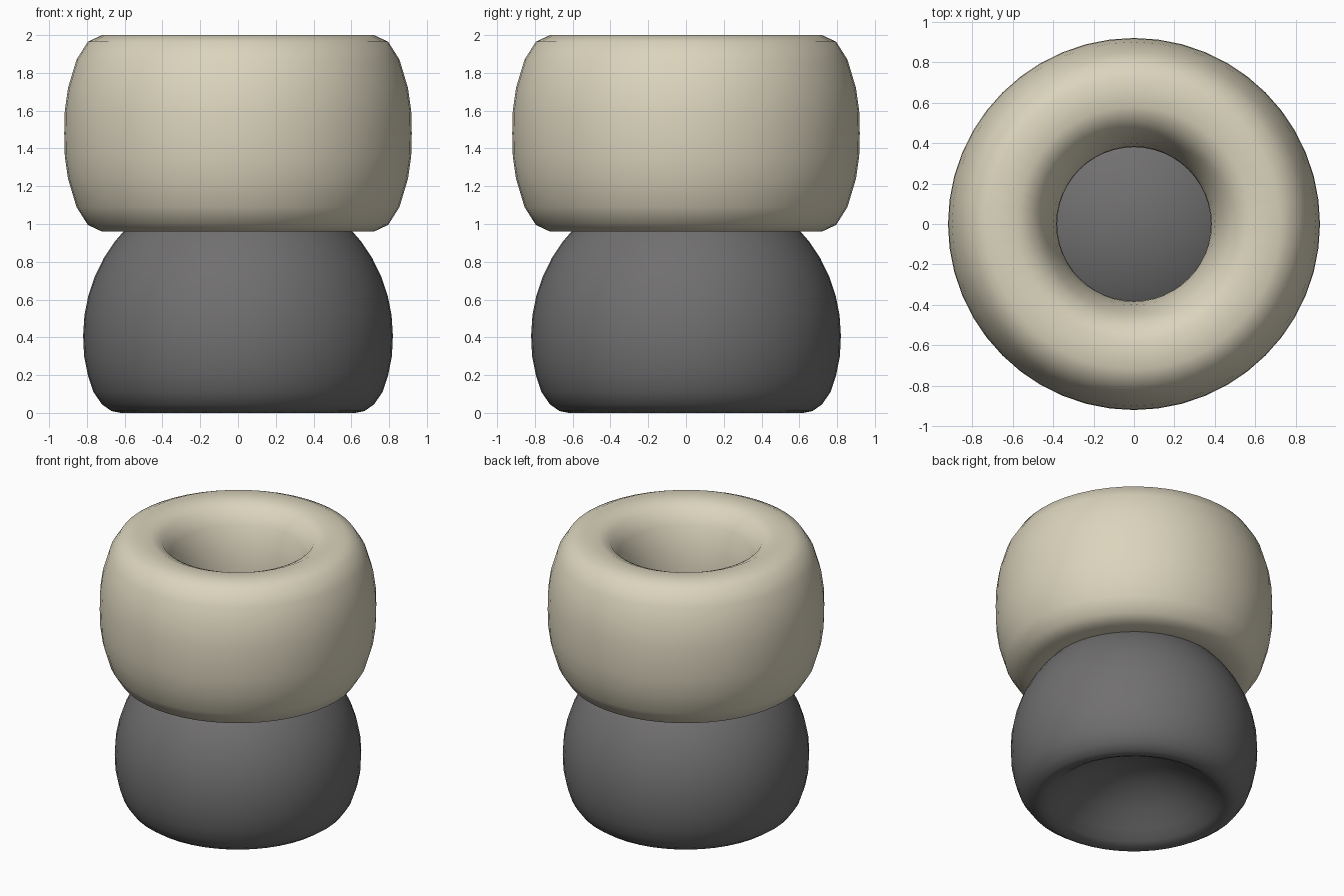
import bpy, bmesh, math

if "Cube" in bpy.data.objects:
    bpy.data.objects.remove(bpy.data.objects["Cube"])


def material(name, rgb):
    m = bpy.data.materials.new(name)
    m.diffuse_color = (*rgb, 1)
    m.use_nodes = True
    m.node_tree.nodes["Principled BSDF"].inputs["Base Color"].default_value = m.diffuse_color
    return m


def lathe(name, profile, mat, closed=False, steps=48):
    """Spin a (radius, z) profile around z."""
    bm = bmesh.new()
    rings = []
    for r, z in profile:
        if r < 1e-5:
            rings.append([bm.verts.new((0, 0, z))] * steps)
        else:
            rings.append([bm.verts.new((r * math.cos(2 * math.pi * i / steps),
                                        r * math.sin(2 * math.pi * i / steps), z))
                          for i in range(steps)])
    pairs = list(zip(rings, rings[1:]))
    if closed:
        pairs.append((rings[-1], rings[0]))
    for a, b in pairs:
        for i in range(steps):
            j = (i + 1) % steps
            quad = list(dict.fromkeys((a[i], a[j], b[j], b[i])))
            bm.faces.new(quad)
    bmesh.ops.recalc_face_normals(bm, faces=bm.faces)
    for f in bm.faces:
        f.smooth = True
    me = bpy.data.meshes.new(name)
    bm.to_mesh(me)
    bm.free()
    me.materials.append(mat)
    ob = bpy.data.objects.new(name, me)
    bpy.context.collection.objects.link(ob)
    return ob


cream = material("cream", (0.71, 0.66, 0.51))
charcoal = material("charcoal", (0.165, 0.16, 0.162))

# Upper ring: tall rounded tube section, mirrored across both of its axes
R, Z = 0.65, 1.48
quarter = [(0.27, 0.0), (0.267, 0.12), (0.25, 0.24), (0.205, 0.39),
           (0.145, 0.485), (0.07, 0.52)]
half = quarter + [(-x, z) for x, z in reversed(quarter)]
section = half + [(x, -z) for x, z in reversed(half[1:-1])]
lathe("upper_ring", [(R + x, Z + z) for x, z in section], cream, closed=True)

# Lower body: ball with its underside pushed in to a dish
S, C = 0.82, 0.41
body = [(S * math.sin(a), C + S * math.cos(a))
        for a in (math.radians(7.5 * k) for k in range(13))]
body += [(0.815, 0.30), (0.795, 0.20), (0.765, 0.11), (0.72, 0.045),
         (0.67, 0.01), (0.62, 0.0), (0.57, 0.025), (0.5, 0.08),
         (0.4, 0.165), (0.3, 0.225), (0.2, 0.27), (0.1, 0.295), (0, 0.30)]
lathe("lower_body", body, charcoal)
